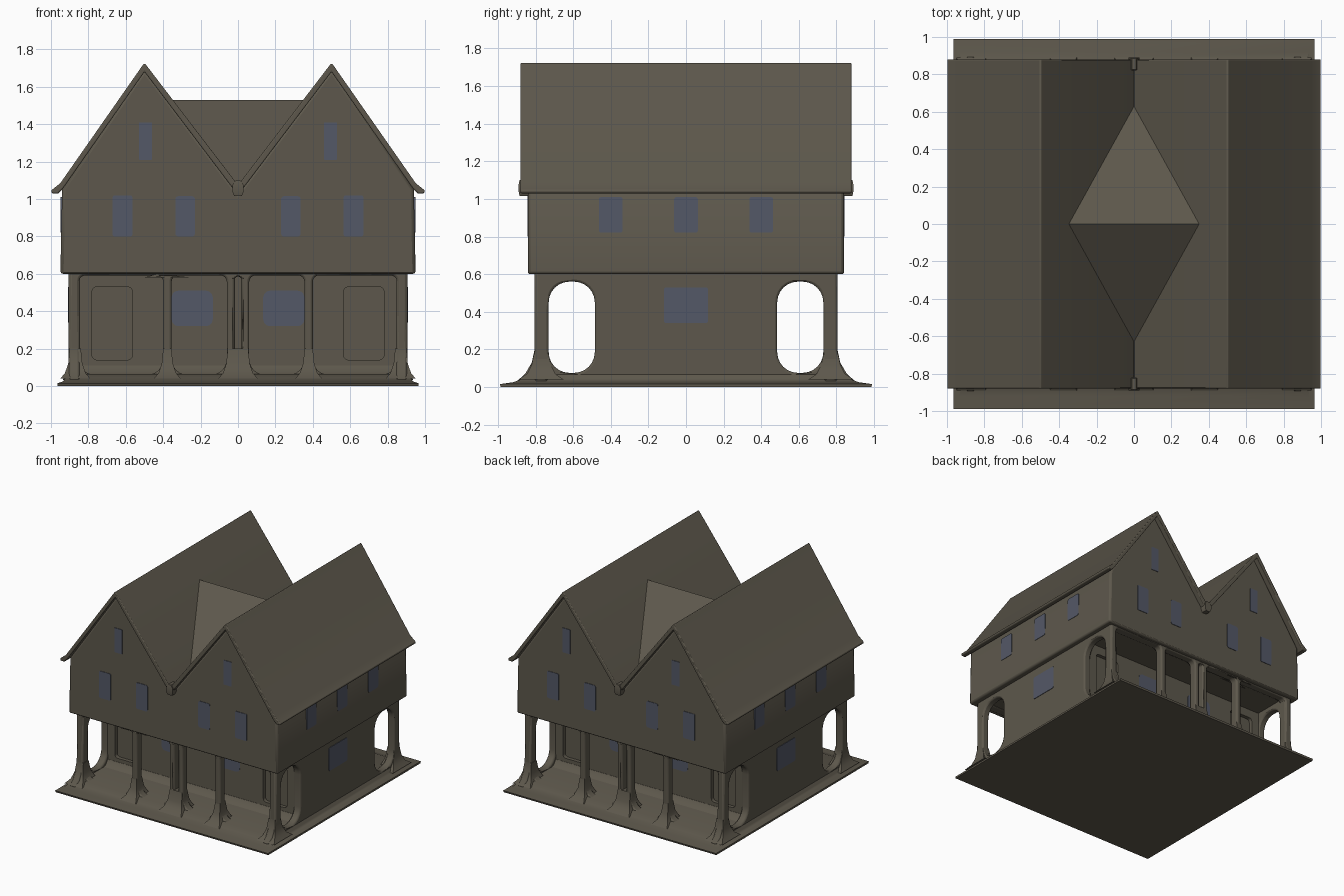
import bpy, bmesh, math
from mathutils import Matrix, Vector

if "Cube" in bpy.data.objects:
    bpy.data.objects.remove(bpy.data.objects["Cube"])


def material(name, rgb):
    m = bpy.data.materials.new(name)
    m.diffuse_color = (*rgb, 1)
    m.use_nodes = True
    m.node_tree.nodes["Principled BSDF"].inputs["Base Color"].default_value = m.diffuse_color
    return m


BROWN = material("weathered_brown", (0.110, 0.097, 0.072))
GLASS = material("slate_blue_glass", (0.088, 0.099, 0.135))


def add(name, mesh, mat, bevel=0.0):
    mesh.materials.clear()
    mesh.materials.append(mat)
    mesh.polygons.foreach_set("material_index", [0] * len(mesh.polygons))
    mesh.shade_smooth()
    mesh.set_sharp_from_angle(angle=math.radians(40))
    o = bpy.data.objects.new(name, mesh)
    bpy.context.collection.objects.link(o)
    if bevel:
        b = o.modifiers.new("soft_edges", "BEVEL")
        b.width, b.segments = bevel, 2
        b.limit_method, b.angle_limit = "ANGLE", math.radians(50)
        b.use_clamp_overlap = False
    return o


def rounded(u0, u1, v0, v1, r_low, r_top=None, n=6):
    """Rounded rectangle with separate bottom and top corner radii."""
    r_top = r_low if r_top is None else r_top
    pts = []
    for cu, cv, r, a in ((u1 - r_low, v0 + r_low, r_low, 270), (u1 - r_top, v1 - r_top, r_top, 0),
                         (u0 + r_top, v1 - r_top, r_top, 90), (u0 + r_low, v0 + r_low, r_low, 180)):
        for i in range(n + 1):
            t = math.radians(a + 90 * i / n)
            pts.append((cu + r * math.cos(t), cv + r * math.sin(t)))
    return pts


def panel(name, outlines, axis, lo, hi, mat=BROWN, bevel=0.0):
    """Extrude an outline (further outlines are holes) along x or y from lo to hi."""
    cu = bpy.data.curves.new(name, "CURVE")
    cu.dimensions, cu.fill_mode, cu.extrude = "2D", "BOTH", (hi - lo) / 2
    for pts in outlines:
        s = cu.splines.new("POLY")
        s.points.add(len(pts) - 1)
        for p, (u, v) in zip(s.points, pts):
            p.co = (u, v, 0, 1)
        s.use_cyclic_u = True
    tmp = bpy.data.objects.new("helper", cu)
    mesh = bpy.data.meshes.new_from_object(tmp)
    bpy.data.objects.remove(tmp)
    mid = (lo + hi) / 2
    turn = Matrix.Rotation(math.pi / 2, 4, "X")
    if axis == "x":
        turn = Matrix.Rotation(math.pi / 2, 4, "Z") @ turn
    mesh.transform(Matrix.Translation((mid, 0, 0) if axis == "x" else (0, mid, 0)) @ turn)
    bm = bmesh.new()
    bm.from_mesh(mesh)
    bmesh.ops.remove_doubles(bm, verts=bm.verts, dist=1e-4)
    bmesh.ops.recalc_face_normals(bm, faces=bm.faces)
    bm.to_mesh(mesh)
    bm.free()
    return add(name, mesh, mat, bevel)


def loft(name, cx, cy, sections):
    """Stack of rectangles (half x, half y, z) joined into a solid."""
    bm = bmesh.new()
    rings = [[bm.verts.new((cx + sx * hx, cy + sy * hy, z))
              for sx, sy in ((-1, -1), (1, -1), (1, 1), (-1, 1))] for hx, hy, z in sections]
    for a, b in zip(rings, rings[1:]):
        for i in range(4):
            j = (i + 1) % 4
            bm.faces.new((a[i], a[j], b[j], b[i]))
    bm.faces.new(rings[0][::-1])
    bm.faces.new(rings[-1])
    mesh = bpy.data.meshes.new(name)
    bm.to_mesh(mesh)
    bm.free()
    return add(name, mesh, BROWN)


def mirrored(half):
    """Complete a symmetric outline from its right half."""
    return half + [(-u, v) for u, v in reversed(half) if u != 0]


# Ground slab swelling up into the raised porch floor
loft("ground_slab", 0, 0, [(0.965, 0.985, 0), (0.965, 0.99, 0.015), (0.935, 0.92, 0.025),
                           (0.92, 0.865, 0.045), (0.905, 0.82, 0.065)])

# Recessed ground-floor core, with panels holding the sunken doors
panel("ground_floor_core", [rounded(-0.88, 0.88, 0.03, 0.62, 0.01)], "y", -0.45, 0.45)
for s, side in ((-1, "front"), (1, "back")):
    doors = [rounded(min(d * .565, d * .78), max(d * .565, d * .78), 0.14, 0.53, 0.025) for d in (-1, 1)]
    lo, hi = sorted((s * 0.44, s * 0.48))
    panel(side + "_door_wall", [rounded(-0.88, 0.88, 0.03, 0.62, 0.01)] + doors, "y", lo, hi)
    # Fillet where the core wall meets the porch floor
    loft(side + "_wall_foot", 0, s * 0.47, [(0.86, 0.07, 0.06), (0.86, 0.035, 0.075), (0.86, 0.012, 0.11)])

    # Porch arcade with rounded openings
    lo, hi = sorted((s * 0.735, s * 0.805))
    outline = mirrored([(0.94, 0.03), (0.915, 0.07), (0.903, 0.15), (0.9, 0.62)])
    holes = [rounded(-0.017, 0.017, 0.1, 0.585, 0.015)]
    for u0, u1 in ((0.06, 0.355), (0.4, 0.85)):
        holes += [rounded(u0, u1, 0.06, 0.592, 0.085, 0.035), rounded(-u1, -u0, 0.06, 0.592, 0.085, 0.035)]
    panel(side + "_arcade", [outline] + holes, "y", lo, hi, bevel=0.012)

    # Flared feet of the columns
    for x, w in ((-0.87, 0.03), (-0.378, 0.022), (0, 0.055), (0.378, 0.022), (0.87, 0.03)):
        loft("column_foot", x, s * 0.77, [(w + .05, 0.12, 0.04), (w + .025, 0.075, 0.07),
                                          (w + .008, 0.05, 0.12), (w, 0.034, 0.2)])

# Side walls with an arch at each end
for s, side in ((-1, "left"), (1, "right")):
    outline = mirrored([(0.9, 0.03), (0.855, 0.07), (0.82, 0.13), (0.805, 0.2), (0.8, 0.62)])
    holes = [rounded(0.485, 0.73, 0.075, 0.56, 0.11), rounded(-0.73, -0.485, 0.075, 0.56, 0.11)]
    lo, hi = sorted((s * 0.845, s * 0.905))
    panel(side + "_side_wall", [outline] + holes, "x", lo, hi, bevel=0.012)

# Jettied upper floor with twin gables
body = mirrored([(0, 0.6), (0.95, 0.6), (0.94, 1.05), (0.5, 1.69), (0, 1.03)])
body = [(0.95, 0.6), (0.94, 1.05), (0.5, 1.69), (0, 1.03), (-0.5, 1.69), (-0.94, 1.05), (-0.95, 0.6)]
panel("upper_floor", [body], "y", -0.84, 0.84, bevel=0.015)

# Twin roof sheet, slightly kicked out at the eaves
top = [(1.0, 1.045), (0.95, 1.085), (0.51, 1.715), (0.5, 1.725), (0.49, 1.715), (0, 1.075)]
under = [(0, 1.02), (0.5, 1.68), (0.94, 1.05), (0.96, 1.03), (0.995, 1.03)]
roof = top + [(-u, v) for u, v in top[-2::-1]] + [(-u, v) for u, v in under[:0:-1]] + under
panel("twin_roof", [roof], "y", -0.88, 0.88, bevel=0.006)

# Cross roof bridging the valley between the two ridges
bm = bmesh.new()
bmesh.ops.convex_hull(bm, input=[bm.verts.new(c) for c in (
    (-0.37, 0, 1.53), (0.37, 0, 1.53), (0, -0.65, 1.06), (0, 0.65, 1.06))])
cross = bpy.data.meshes.new("cross_roof")
bm.to_mesh(cross)
bm.free()
add("cross_roof", cross, BROWN)

# Valley spouts at both gable ends
for s in (-1, 1):
    loft("valley_spout", 0, s * 0.855, [(0.02, 0.03, 1.015), (0.03, 0.035, 1.04),
                                        (0.03, 0.035, 1.075), (0.012, 0.03, 1.1)])

# Window panes: thin plates on each wall
for s, side in ((-1, "front"), (1, "back")):
    def pane(u0, u1, v0, v1, face, r):
        lo, hi = sorted((s * (face - 0.003), s * (face + 0.004)))
        for d in (-1, 1):
            a, b = sorted((d * u0, d * u1))
            panel(side + "_window", [rounded(a, b, v0, v1, r, n=3)], "y", lo, hi, GLASS)
    pane(0.565, 0.67, 0.8, 1.02, 0.84, 0.01)
    pane(0.23, 0.335, 0.8, 1.015, 0.84, 0.015)
    pane(0.46, 0.53, 1.21, 1.41, 0.84, 0.003)
    pane(0.135, 0.355, 0.32, 0.51, 0.48, 0.035)
for s, side in ((-1, "left"), (1, "right")):
    for y, w, v0, v1, face in ((-0.4, 0.063, 0.82, 1.01, 0.944), (0, 0.063, 0.82, 1.01, 0.944),
                               (0.4, 0.063, 0.82, 1.01, 0.944), (0, 0.118, 0.34, 0.53, 0.905)):
        lo, hi = sorted((s * (face - 0.003), s * (face + 0.004)))
        panel(side + "_window", [rounded(y - w, y + w, v0, v1, 0.012, n=3)], "x", lo, hi, GLASS)
